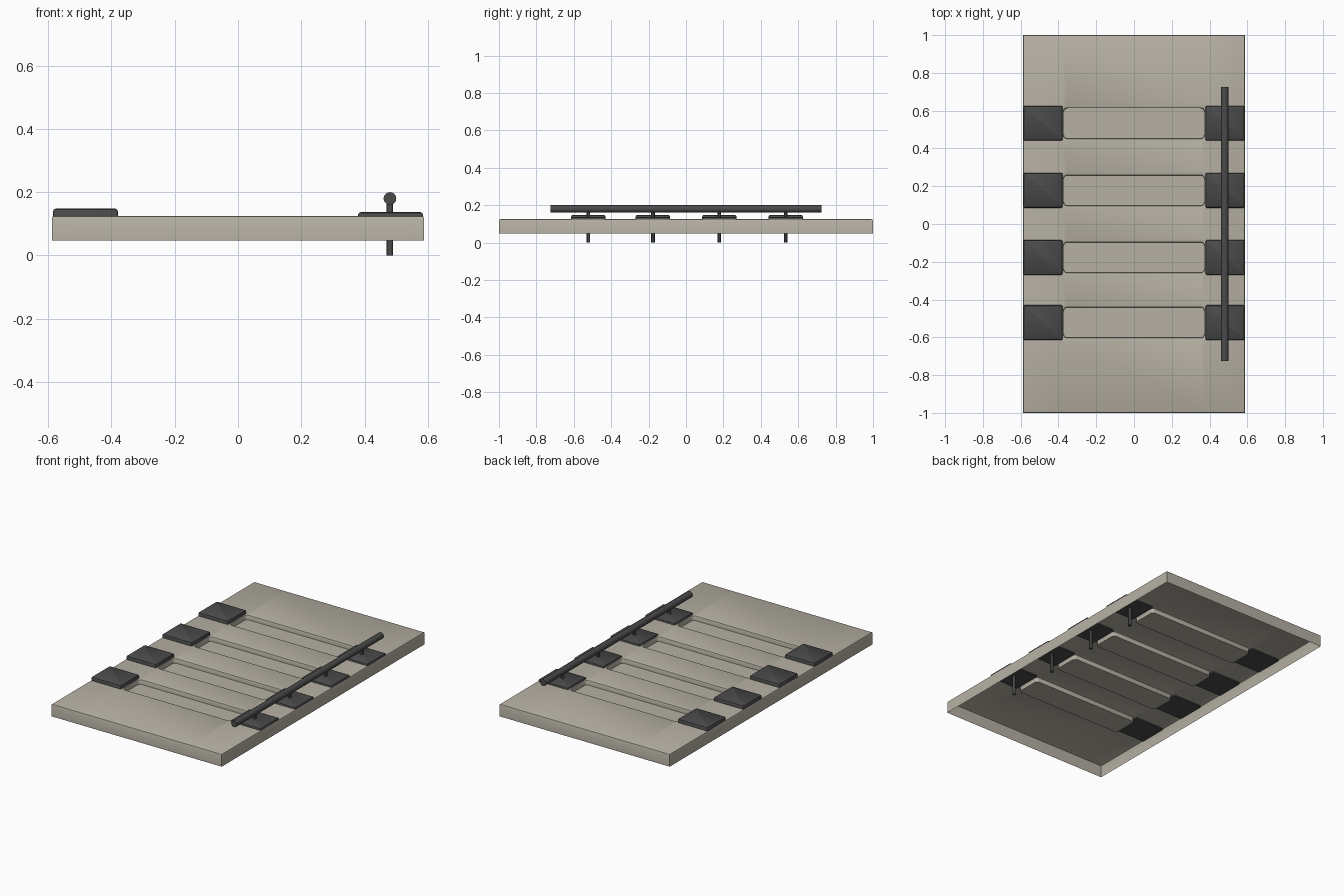
import bpy, bmesh, math
from mathutils import Matrix, Vector

if "Cube" in bpy.data.objects:
    bpy.data.objects.remove(bpy.data.objects["Cube"])

def material(name, c):
    m = bpy.data.materials.new(name)
    m.diffuse_color = (*c, 1)
    m.use_nodes = True
    m.node_tree.nodes["Principled BSDF"].inputs["Base Color"].default_value = m.diffuse_color
    return m

STONE = material("warm grey", (0.47, 0.44, 0.37))
DARK = material("dark grey", (0.07, 0.07, 0.07))
ROWS = [0.533, 0.178, -0.177, -0.522]
TOP, BASE, FLOOR = 0.125, 0.048, 0.095

def finish(bm, name, mat):
    me = bpy.data.meshes.new(name)
    bm.to_mesh(me)
    bm.free()
    ob = bpy.data.objects.new(name, me)
    bpy.context.collection.objects.link(ob)
    me.materials.append(mat)
    bpy.ops.object.select_all(action='DESELECT')
    ob.select_set(True)
    bpy.context.view_layer.objects.active = ob
    bpy.ops.object.shade_smooth_by_angle(angle=math.radians(30))
    return ob

def bevel(bm, edges, size, segs):
    bmesh.ops.bevel(bm, geom=edges, offset=size, segments=segs, profile=0.5, affect='EDGES')

def vertical(e):
    d = e.verts[1].co - e.verts[0].co
    return abs(d.z) > 0.9 * d.length

# tray: open-bottomed sheet with four sunken slots
bm = bmesh.new()
xs = [-0.588, -0.372, 0.372, 0.588]
ys = [-1.0]
for y in reversed(ROWS):
    ys += [y - 0.08, y + 0.08]
ys.append(1.0)
grid = [[bm.verts.new((x, y, TOP)) for x in xs] for y in ys]

def drop(ring, z):
    low = [bm.verts.new((v.co.x, v.co.y, z)) for v in ring]
    n = len(ring)
    for i in range(n):
        j = (i + 1) % n
        bm.faces.new((ring[i], low[i], low[j], ring[j]))
    return low

for j in range(len(ys) - 1):
    for i in range(3):
        ring = [grid[j][i], grid[j][i + 1], grid[j + 1][i + 1], grid[j + 1][i]]
        if i == 1 and j % 2 == 1:
            bm.faces.new(drop(ring, FLOOR))
        else:
            bm.faces.new(ring)
outer = grid[0] + [r[-1] for r in grid[1:]] + grid[-1][-2::-1] + [r[0] for r in grid[-2:0:-1]]
drop(outer, BASE)
bmesh.ops.recalc_face_normals(bm, faces=bm.faces)
if max(bm.faces, key=lambda f: f.calc_center_median().z).normal.z < 0:
    bmesh.ops.reverse_faces(bm, faces=bm.faces)
bevel(bm, [e for e in bm.edges if vertical(e) and abs(e.verts[0].co.x) < 0.4
           and min(v.co.z for v in e.verts) > BASE + 0.01], 0.018, 3)
bm.normal_update()
bevel(bm, [e for e in bm.edges if len(e.link_faces) == 2 and e.calc_face_angle(0) > 0.5
           and all(v.co.z > TOP - 0.001 for v in e.verts)], 0.008, 2)
finish(bm, "tray", STONE)

# pads at both ends of each slot
def pad(name, x, y, z0, z1):
    bm = bmesh.new()
    bmesh.ops.create_cube(bm, size=1, matrix=Matrix.Translation((x, y, (z0 + z1) / 2))
                          @ Matrix.Diagonal((0.206, 0.184, z1 - z0, 1)))
    bevel(bm, [e for e in bm.edges if vertical(e)], 0.006, 2)
    bevel(bm, [e for e in bm.edges if all(v.co.z > z1 - 0.001 for v in e.verts)], 0.01, 2)
    finish(bm, name, DARK)

# round rods
def rod(name, a, b, r, sides):
    a, b = Vector(a), Vector(b)
    d = b - a
    bm = bmesh.new()
    bmesh.ops.create_cone(bm, cap_ends=True, segments=sides, radius1=r, radius2=r, depth=d.length,
                          matrix=Matrix.Translation((a + b) / 2) @ d.to_track_quat('Z', 'Y').to_matrix().to_4x4())
    finish(bm, name, DARK)

for k, y in enumerate(ROWS, 1):
    pad(f"left_pad_{k}", -0.482, y, 0.118, 0.148)
    pad(f"right_pad_{k}", 0.482, y, 0.118, 0.137)
    rod(f"pin_{k}", (0.48, y, 0), (0.48, y, 0.18), 0.01, 12)
rod("cross_bar", (0.48, -0.724, 0.18), (0.48, 0.724, 0.18), 0.02, 20)
